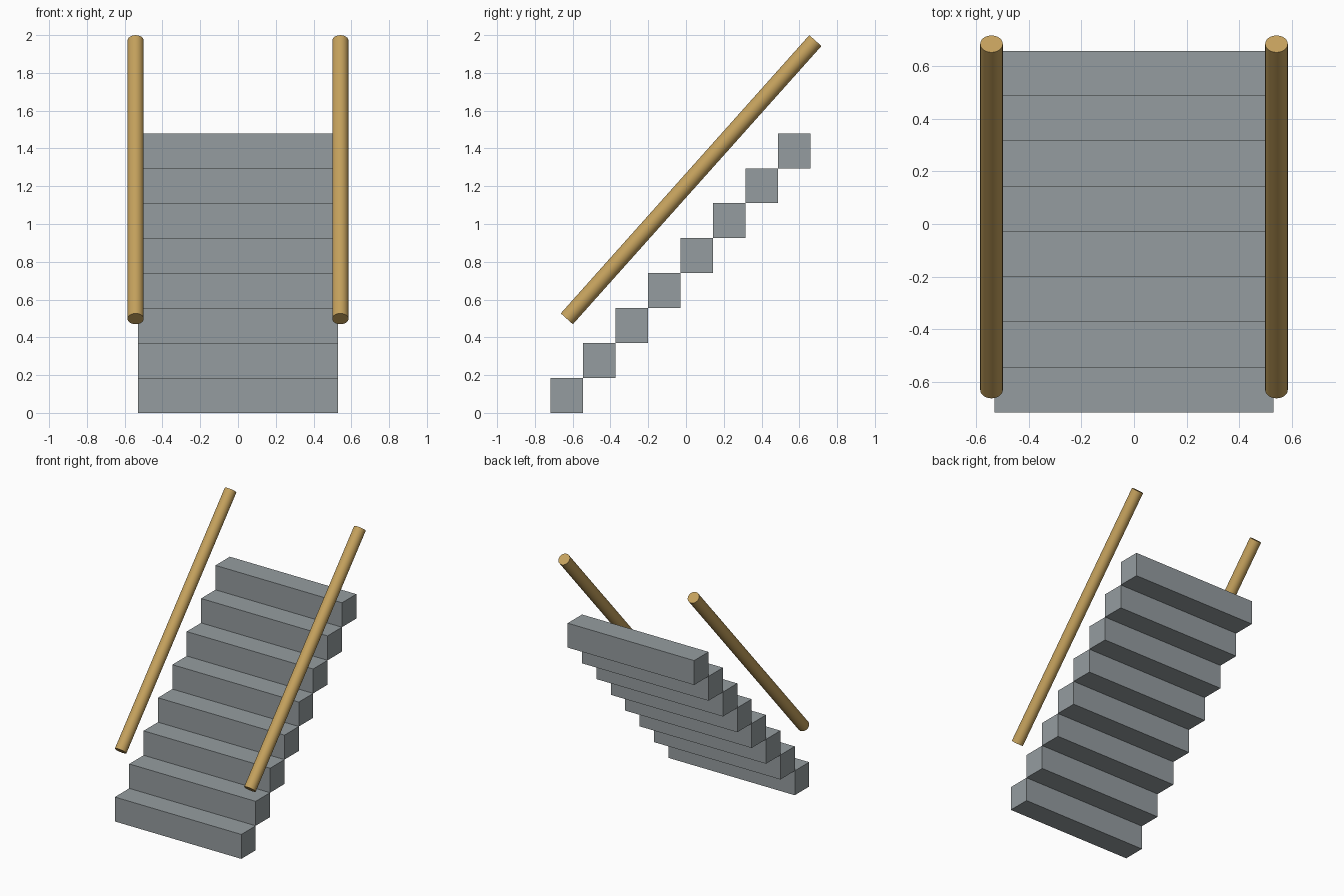
import bpy
import math
from mathutils import Vector

cube = bpy.data.objects.get("Cube")
if cube:
    bpy.data.objects.remove(cube, do_unlink=True)


def make_material(name, colour):
    mat = bpy.data.materials.new(name)
    mat.use_nodes = True
    mat.diffuse_color = colour
    mat.node_tree.nodes["Principled BSDF"].inputs["Base Color"].default_value = colour
    return mat


stone = make_material("grey stone", (0.30, 0.335, 0.35, 1))
wood = make_material("golden wood", (0.56, 0.36, 0.11, 1))

# Flight of steps: equal blocks meeting edge to edge
STEPS = 8
WIDTH, DEPTH, RISE = 1.06, 0.172, 0.185
FRONT = -0.717
for i in range(STEPS):
    centre = (0, FRONT + (i + 0.5) * DEPTH, (i + 0.5) * RISE)
    bpy.ops.mesh.primitive_cube_add(size=1, location=centre)
    step = bpy.context.object
    step.name = f"step_{i + 1}"
    step.scale = (WIDTH, DEPTH, RISE)
    bpy.ops.object.transform_apply(location=False, rotation=False, scale=True)
    step.data.materials.append(stone)

# Sloping round handrails, one on each side
for side, x in (("left", 0.542), ("right", -0.542)):
    low = Vector((x, -0.631, 0.498))
    high = Vector((x, 0.685, 1.971))
    axis = high - low
    bpy.ops.mesh.primitive_cylinder_add(
        vertices=32, radius=0.043, depth=axis.length, location=(low + high) / 2,
        rotation=axis.to_track_quat('Z', 'Y').to_euler())
    rail = bpy.context.object
    rail.name = f"{side}_handrail"
    rail.data.materials.append(wood)
    bpy.ops.object.shade_smooth_by_angle(angle=math.radians(30))
